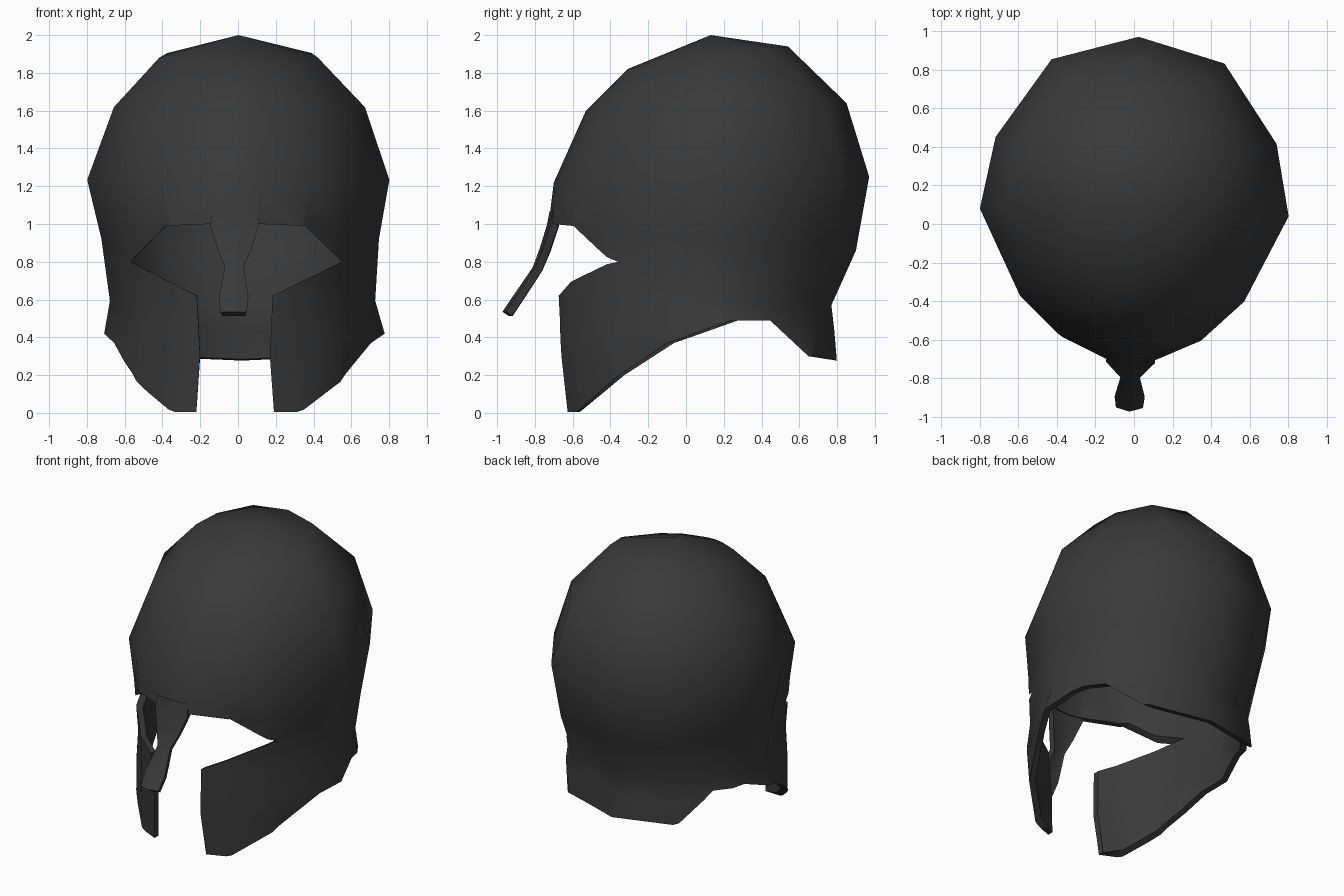
import bpy, bmesh, math

if "Cube" in bpy.data.objects:
    bpy.data.objects.remove(bpy.data.objects["Cube"])

TWIST = -0.025   # slight turn of the whole helmet about z
WALL = 0.04

metal = bpy.data.materials.new("dark_iron")
metal.diffuse_color = (0.042, 0.042, 0.042, 1)
metal.use_nodes = True
metal.node_tree.nodes["Principled BSDF"].inputs["Base Color"].default_value = metal.diffuse_color


def make(name, verts, faces):
    bm = bmesh.new()
    vs = [bm.verts.new(v) for v in verts]
    for f in faces:
        bm.faces.new([vs[i] for i in f])
    bmesh.ops.recalc_face_normals(bm, faces=bm.faces[:])
    me = bpy.data.meshes.new(name)
    bm.to_mesh(me)
    bm.free()
    ob = bpy.data.objects.new(name, me)
    ob.rotation_euler.z = TWIST
    bpy.context.collection.objects.link(ob)
    me.materials.append(metal)
    return ob


def prism(name, outline, place, a, b):
    """Closed prism from a 2D outline; place(p, q, depth) gives the 3D point."""
    n = len(outline)
    verts = [place(p, q, a) for p, q in outline] + [place(p, q, b) for p, q in outline]
    faces = [tuple(range(n)), tuple(range(2 * n - 1, n - 1, -1))]
    faces += [(i, (i + 1) % n, (i + 1) % n + n, i + n) for i in range(n)]
    ob = make(name, verts, faces)
    ob.hide_render = True
    return ob


def apply_all(ob):
    bpy.ops.object.select_all(action='DESELECT')
    ob.select_set(True)
    bpy.context.view_layer.objects.active = ob
    for m in list(ob.modifiers):
        bpy.ops.object.modifier_apply(modifier=m.name)


def smooth(ob, angle):
    apply_all(ob)
    bpy.ops.object.shade_smooth_by_angle(angle=math.radians(angle))


def thicken(ob):
    s = ob.modifiers.new("wall", 'SOLIDIFY')
    s.thickness = WALL
    s.offset = -1
    s.use_even_offset = True


# plan outline, right half from back to front (share of half-width, share of length)
half = [(0, 1), (0.56, 0.86), (0.91, 0.41), (1, 0), (0.725, -0.59),
        (0.48, -0.835), (0.155, -0.975), (0, -1)]
plan = half + [(-u, v) for u, v in half[-2:0:-1]]

# rings: z front, z back, y front, y widest, y back, half-width right, half-width left
rings = [
    (1.82, 1.94, -0.31, 0.12, 0.54, 0.42, 0.42),
    (1.60, 1.64, -0.53, 0.10, 0.85, 0.67, 0.66),
    (1.22, 1.25, -0.70, 0.06, 0.97, 0.80, 0.80),
    (0.98, 0.86, -0.73, 0.06, 0.90, 0.745, 0.725),
    (0.62, 0.57, -0.73, 0.06, 0.77, 0.725, 0.68),
    (0.40, 0.44, -0.71, 0.06, 0.785, 0.775, 0.71),
    (-0.10, 0.20, -0.67, 0.06, 0.805, 0.75, 0.74),
]

# bowl: loft through the rings, closed at the crown
verts = [(0, 0.13, 2.0)]
for zf, zb, yf, yw, yb, xr, xl in rings:
    for u, v in plan:
        y = yw + v * (yb - yw if v > 0 else yw - yf)
        t = (y - yf) / (yb - yf)
        verts.append((u * (xr if u > 0 else xl), y, zf + (zb - zf) * t))
n = len(plan)
faces = []
for i in range(n):
    j = (i + 1) % n
    faces.append((0, 1 + i, 1 + j))
    for r in range(len(rings) - 1):
        a, b = 1 + r * n, 1 + (r + 1) * n
        faces.append((a + i, b + i, b + j, a + j))
bowl = make("helmet_bowl", verts, faces)
thicken(bowl)
bowl.modifiers.new("tri", 'TRIANGULATE')

# eye and mouth opening, cut from the front
opening = [(0.13, 1.0), (0.37, 0.99), (0.56, 0.80), (0.2, 0.62), (0.185, 0.3), (0.235, -0.4)]
opening += [(-x, z) for x, z in reversed(opening)]
face_cut = prism("face_cutter", opening, lambda p, q, d: (p, d, q), -1.3, 0.0)

# lower rim: cheek points, raised sides and neck guard, cut from the side
rim = [(-1.3, -0.5), (-1.3, 0.004), (-0.57, 0.005), (-0.34, 0.2), (-0.08, 0.37),
       (0.26, 0.49), (0.46, 0.49), (0.66, 0.30), (0.81, 0.275), (1.3, 0.275), (1.3, -0.5)]
rim_cut = prism("rim_cutter", rim, lambda p, q, d: (d, p, q), -1.3, 1.3)

for cutter in (face_cut, rim_cut):
    b = bowl.modifiers.new("cut", 'BOOLEAN')
    b.operation = 'DIFFERENCE'
    b.solver = 'EXACT'
    b.object = cutter
smooth(bowl, 45)
for cutter in (face_cut, rim_cut):
    bpy.data.objects.remove(cutter, do_unlink=True)

# nose guard: z, y of the centre line, half-width, how far the sides fall back
nose = [(1.07, -0.722, 0.12, 0.020), (0.99, -0.738, 0.128, 0.022), (0.87, -0.775, 0.09, 0.02),
        (0.77, -0.812, 0.05, 0.015), (0.62, -0.915, 0.078, 0.02), (0.535, -0.972, 0.07, 0.02)]
verts, faces = [], []
for z, y, w, back in nose:
    verts += [(-w, y + back, z), (0, y, z), (w, y + back, z)]
for r in range(len(nose) - 1):
    for c in range(2):
        k = 3 * r + c
        faces.append((k, k + 3, k + 4, k + 1))
guard = make("nose_guard", verts, faces)
# outside of the strip must face forward
if sum(p.normal.y for p in guard.data.polygons) > 0:
    guard.data.flip_normals()
thicken(guard)
smooth(guard, 45)
